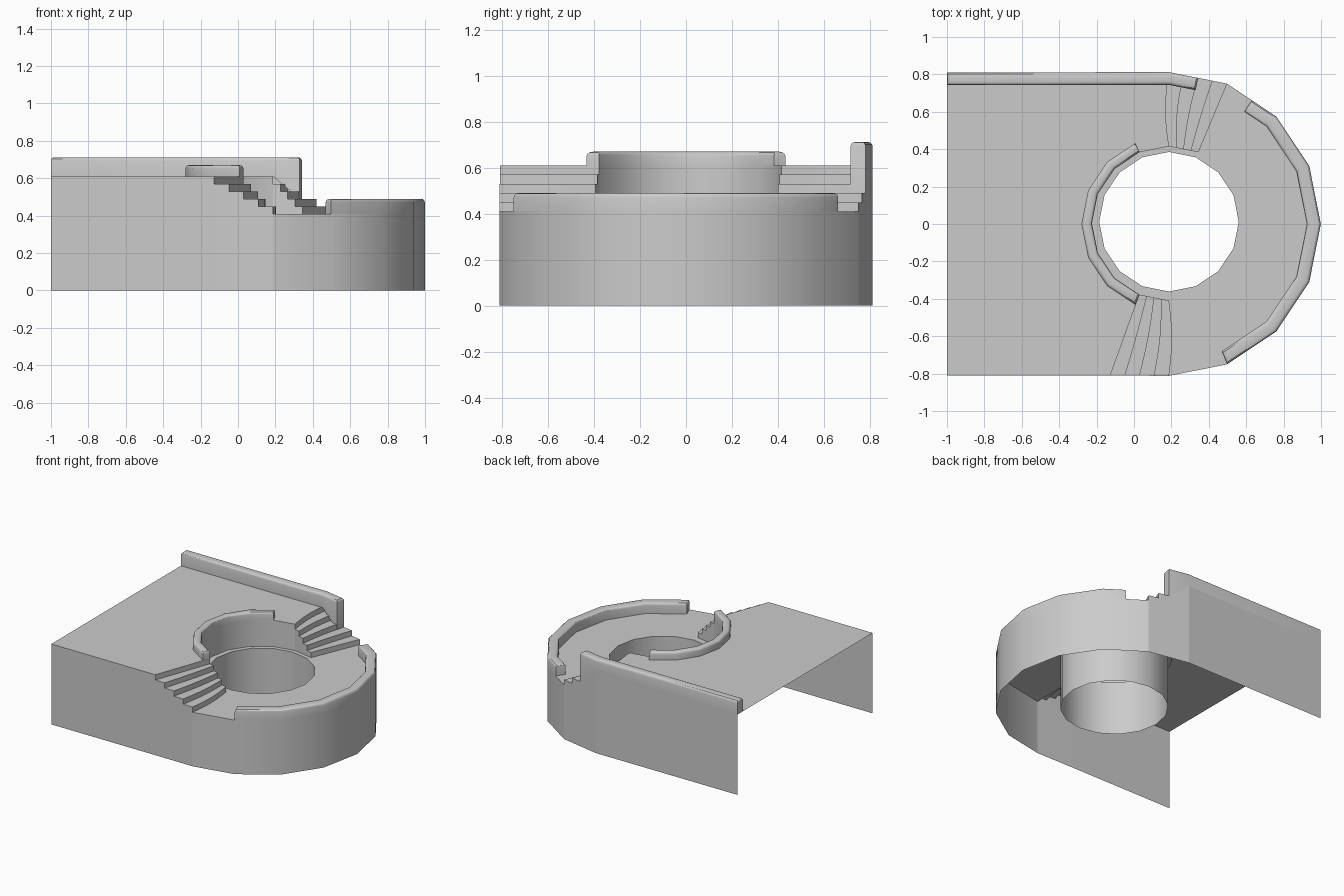
import bpy, bmesh, math
from mathutils import Vector

if "Cube" in bpy.data.objects:
    bpy.data.objects.remove(bpy.data.objects["Cube"])

CX, OUT, HALF = 0.187, 0.812, 0.81       # centre of round end, outer radius
LOW, HIGH, STEP = 0.41, 0.61, 0.04       # floor heights and stair rise


def ring(k, r, cy=0.0):
    """Corner k of a 16-sided circle around the round end."""
    a = k * math.pi / 8
    return Vector((CX + r * math.cos(a), cy + r * math.sin(a), 0))


def outer(k): return ring(k, OUT)
def hole(k): return ring(k, 0.373, 0.012)
def well(k): return ring(k, 0.412, 0.003)
def at(p, z): return Vector((p.x, p.y, z))


def finish(bm, name):
    me = bpy.data.meshes.new(name)
    bm.to_mesh(me)
    bm.free()
    ob = bpy.data.objects.new(name, me)
    bpy.context.collection.objects.link(ob)
    bpy.ops.object.select_all(action='DESELECT')
    ob.select_set(True)
    bpy.context.view_layer.objects.active = ob
    bpy.ops.object.shade_smooth_by_angle(angle=math.radians(30))
    return ob


def face(bm, pts, facing):
    f = bm.faces.new([bm.verts.new(p) for p in pts])
    f.normal_update()
    if f.normal.dot(facing) < 0:
        f.normal_flip()


def wall(bm, a, b, z0, z1, facing=None):
    """Upright quad; by default it faces away from the round end's centre."""
    if facing is None:
        facing = (a + b) / 2 - Vector((CX, 0, 0))
    face(bm, [at(a, z0), at(b, z0), at(b, z1), at(a, z1)], facing)


def inward(a, b):
    return Vector((CX, 0, 0)) - (a + b) / 2


def weld(bm):
    bmesh.ops.remove_doubles(bm, verts=bm.verts, dist=0.0005)


UP, RIGHT = Vector((0, 0, 1)), Vector((1, 0, 0))
back_left, front_left = Vector((-1, HALF, 0)), Vector((-1, -HALF, 0))
front_top = Vector((-0.127, -HALF, 0))


def stair_line(ends, t, bulge, n=6):
    """Riser line across the stairs at fraction t of the climb."""
    i0, i1, o0, o1 = ends
    a, b = i0.lerp(i1, t), o0.lerp(o1, t)
    return [a.lerp(b, j / n) + RIGHT * bulge * math.sin(math.pi * j / n)
            for j in range(n + 1)]


front_ends = (well(-4), well(-5), outer(-4), front_top)
back_ends = (well(3), well(4), outer(3), outer(4))
front_lines = [stair_line(front_ends, j / 4, 0.016 * (1 - j / 4)) for j in range(5)]
back_lines = [stair_line(back_ends, j / 4, -0.018 * j / 4) for j in range(5)]

# lower floor, inner ledge and rounded outer wall
bm = bmesh.new()
for k in range(-4, 3):
    face(bm, [at(p, LOW) for p in (hole(k), hole(k + 1), outer(k + 1), outer(k))], UP)
    wall(bm, outer(k), outer(k + 1), 0, LOW)
for k in range(3, 12):
    face(bm, [at(p, LOW) for p in (hole(k), hole(k + 1), well(k + 1), well(k))], UP)
# round shaft down to the ground
for k in range(16):
    wall(bm, hole(k), hole(k + 1), 0, LOW, inward(hole(k), hole(k + 1)))
weld(bm)
finish(bm, "lower_floor_and_shaft")

# upper floor with its straight side walls and the wall around the shaft
bm = bmesh.new()
edge = [well(k) for k in range(11, 3, -1)] + back_lines[4][1:]
edge += [back_left, front_left] + front_lines[4][:0:-1]
face(bm, [at(p, HIGH) for p in edge], UP)
wall(bm, back_left, outer(4), 0, HIGH, Vector((0, 1, 0)))
wall(bm, front_left, front_top, 0, HIGH, Vector((0, -1, 0)))
for k in range(4, 11):
    wall(bm, well(k), well(k + 1), LOW, HIGH, inward(well(k), well(k + 1)))
weld(bm)
finish(bm, "upper_floor")

# two flights of stairs: risers, treads and both side walls
for name, lines, cap in (("front_stairs", front_lines, 1), ("back_stairs", back_lines, 0.49)):
    bm = bmesh.new()
    for j, line in enumerate(lines):
        z = LOW + STEP * j
        for a, b in zip(line, line[1:]):
            wall(bm, a, b, z, z + STEP, RIGHT)
        if j < 4:
            nxt, z = lines[j + 1], z + STEP
            for i in range(len(line) - 1):
                face(bm, [at(p, z) for p in (line[i], line[i + 1], nxt[i + 1], nxt[i])], UP)
            wall(bm, line[-1], nxt[-1], 0, min(z, cap))
            wall(bm, line[0], nxt[0], LOW, z, inward(line[0], nxt[0]))
    weld(bm)
    finish(bm, name)


def rail(name, side_a, side_b, bottoms, top):
    """Low wall between two paths with a rounded top."""
    bm = bmesh.new()
    rows = [[bm.verts.new(p) for p in (at(a, z), at(b, z), at(b, top), at(a, top))]
            for a, b, z in zip(side_a, side_b, bottoms)]
    under = []
    for r, s in zip(rows, rows[1:]):
        for i in range(4):
            f = bm.faces.new((r[i], r[(i + 1) % 4], s[(i + 1) % 4], s[i]))
            if i == 0:
                under.append(f)
    bm.faces.new(rows[0])
    bm.faces.new(rows[-1])
    bmesh.ops.recalc_face_normals(bm, faces=bm.faces)
    bmesh.ops.delete(bm, geom=under, context='FACES_ONLY')
    rim = [e for e in bm.edges if all(v.co.z > top - 1e-4 for v in e.verts)
           and not all(f.normal.z > 0.9 for f in e.link_faces)]
    bmesh.ops.bevel(bm, geom=rim, offset=0.018, segments=3, profile=0.5, affect='EDGES')
    finish(bm, name)


# rail around the lower floor
outs = [outer(k) for k in range(-3, 3)] + [outer(2).lerp(outer(3), 0.5)]
ins = [ring(k, 0.737) for k in range(-3, 3)]
ins.append(ring(2, 0.737).lerp(ring(3, 0.737), 0.5))
rail("lower_rail", ins, outs, [LOW] * 7, 0.49)

# rail around the shaft on the upper floor
rail("shaft_rail", [well(k) for k in range(5, 12)],
     [ring(k, 0.468, 0.0) for k in range(5, 12)], [HIGH] * 7, 0.67)

# tall rail along the back edge, turning down beside the back stairs
in4, in3 = ring(4, 0.744), ring(3, 0.744)
rail("back_rail",
     [Vector((-1, 0.744, 0)), in4, in4.lerp(in3, 0.5)],
     [back_left, outer(4), outer(4).lerp(outer(3), 0.5)],
     [HIGH, HIGH, 0.49], 0.712)

# filler that closes the rail down to the stair side wall
bm = bmesh.new()
wall(bm, outer(4), outer(4).lerp(outer(3), 0.5), 0.49, HIGH)
finish(bm, "back_rail_base")
